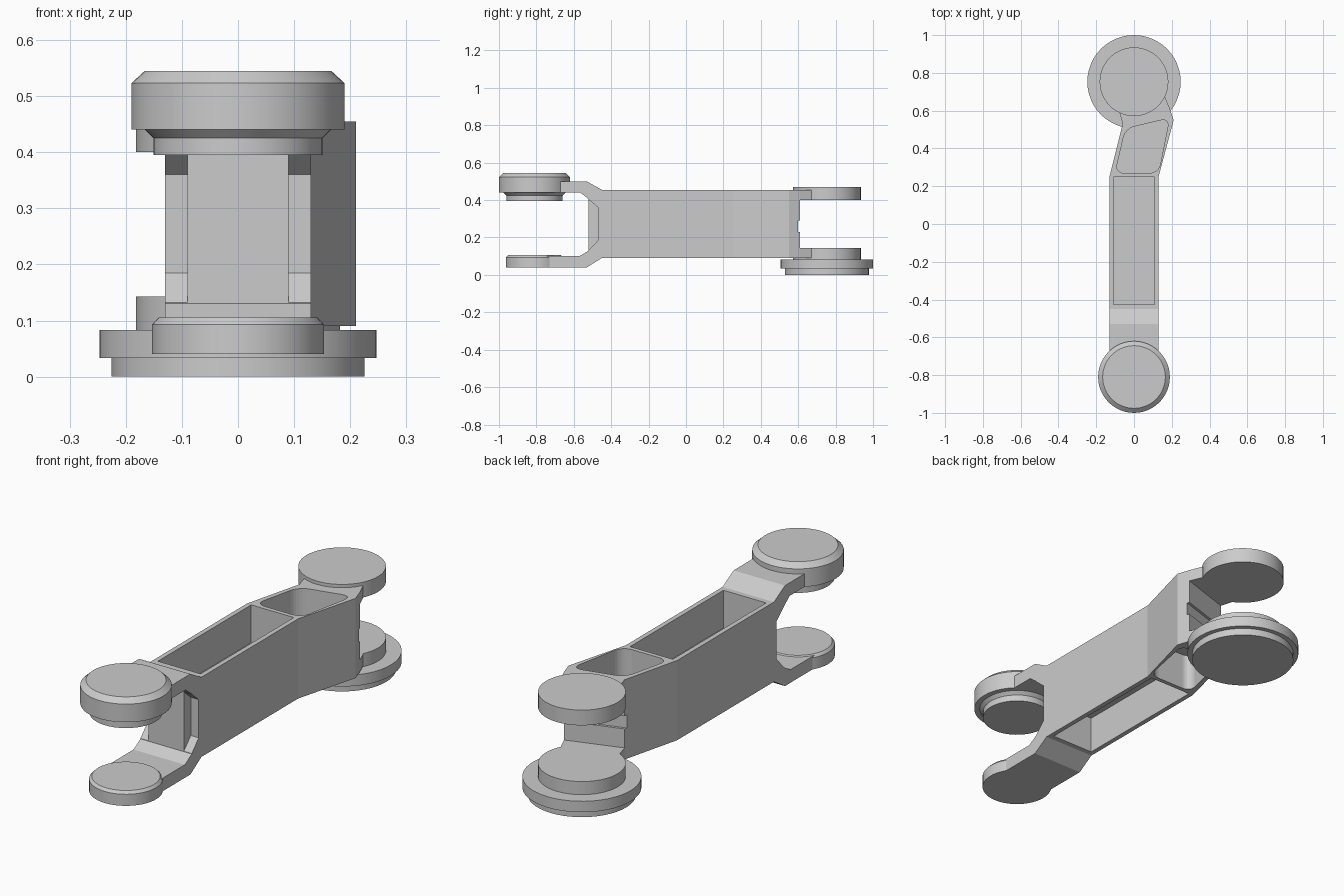
import bpy, bmesh
from math import cos, sin, tau
from mathutils import Vector

if "Cube" in bpy.data.objects:
    bpy.data.objects.remove(bpy.data.objects["Cube"])


def finish(name, bm):
    bmesh.ops.recalc_face_normals(bm, faces=bm.faces)
    me = bpy.data.meshes.new(name)
    bm.to_mesh(me)
    bm.free()
    ob = bpy.data.objects.new(name, me)
    bpy.context.collection.objects.link(ob)
    return ob


def prism(name, pts, lo, hi, axis='Z', radius=0):
    """Extrude a closed outline along Z (xy points) or X (yz points)."""
    bm = bmesh.new()
    put = (lambda a, b, h: (a, b, h)) if axis == 'Z' else (lambda a, b, h: (h, a, b))
    base = bm.faces.new([bm.verts.new(put(a, b, lo)) for a, b in pts])
    ext = bmesh.ops.extrude_face_region(bm, geom=[base])
    move = Vector(put(0, 0, hi - lo))
    bmesh.ops.translate(bm, vec=move,
                        verts=[g for g in ext['geom'] if isinstance(g, bmesh.types.BMVert)])
    if radius:
        d = move.normalized()
        edges = [e for e in bm.edges
                 if abs((e.verts[0].co - e.verts[1].co).normalized().dot(d)) > 0.99]
        bmesh.ops.bevel(bm, geom=edges, offset=radius, segments=6, profile=0.5, affect='EDGES')
    return finish(name, bm)


def rect(x0, x1, y0, y1):
    return [(x0, y0), (x1, y0), (x1, y1), (x0, y1)]


def lathe(name, y, profile, n=48):
    """Turned disc about a vertical axis at (0, y); profile is (radius, z)."""
    bm = bmesh.new()
    rings = [[bm.verts.new((r * cos(tau * i / n), y + r * sin(tau * i / n), z))
              for i in range(n)] for r, z in profile]
    for a, b in zip(rings, rings[1:]):
        for i in range(n):
            j = (i + 1) % n
            bm.faces.new((a[i], a[j], b[j], b[i]))
    bm.faces.new(rings[0])
    bm.faces.new(rings[-1])
    ob = finish(name, bm)
    bpy.ops.object.select_all(action='DESELECT')
    ob.select_set(True)
    bpy.context.view_layer.objects.active = ob
    bpy.ops.object.shade_smooth_by_angle(angle=0.4)
    return ob


def cut(ob, *cutters):
    for c in cutters:
        m = ob.modifiers.new("cut", 'BOOLEAN')
        m.operation, m.solver, m.object = 'DIFFERENCE', 'EXACT', c
        c.hide_render = True
        c.hide_set(True)
        c.display_type = 'WIRE'


TOP, BOT = 0.455, 0.09
WEB_LO, WEB_HI = 0.262, 0.282

# Main beam with forked front arms
beam = prism("main_beam", [
    (.25, BOT), (-.45, BOT), (-.53, .04), (-.81, .04), (-.81, .1), (-.57, .1),
    (-.52, .13), (-.52, .405), (-.565, .44), (-.81, .44), (-.81, .5),
    (-.53, .5), (-.45, TOP), (.25, TOP)], -.13, .13, 'X')

# Long pockets above and below the middle web
pocket = rect(-.108, .108, -.425, .3)
cut(beam, prism("beam_pocket_top", pocket, WEB_HI, .6),
    prism("beam_pocket_bottom", pocket, -.1, WEB_LO))

# Tapered corner notches on the fork web
notch = [(-.54, .11), (-.47, .185), (-.47, .36), (-.54, .43)]
notch = [(-.521, .131), (-.47, .185), (-.47, .36), (-.521, .404)]
cut(beam, *[prism("corner_notch", notch, min(s * .09, s * .2), max(s * .09, s * .2), 'X')
            for s in (-1, 1)])

# Angled rear section with rounded pockets and a groove across its end face
rear = prism("angled_section", [(-.13, .25), (.13, .25), (.21, .55), (.19, .61), (-.06, .53)],
             BOT, TOP)
rounded = [(-.1, .27), (.13, .27), (.188, .56), (-.045, .505)]
cut(rear, prism("rear_pocket_top", rounded, WEB_HI, .6, radius=.045),
    prism("rear_pocket_bottom", rounded, -.1, WEB_LO, radius=.045),
    prism("end_groove", [(-.1, .505), (.22, .607), (.22, .66), (-.1, .56)], .23, .29))

# Necks joining the rear section to its discs
neck = [(-.06, .53), (.19, .61), (.165, .67), (0, .755), (-.08, .6)]
for label, lo, hi in (("upper_neck", .4, TOP), ("lower_neck", BOT, .143)):
    prism(label, neck, lo, hi)

# Rear joint discs
lathe("rear_upper_disc", .753, [(.182, .4), (.182, .47)])
lathe("rear_lower_disc", .753, [(.225, 0), (.225, .033), (.247, .033), (.247, .083),
                                (.182, .083), (.182, .143)])

# Front joint discs
lathe("front_upper_disc", -.81, [(.151, .395), (.151, .425), (.166, .44), (.19, .44),
                                 (.19, .523), (.166, .545)])
lathe("front_lower_disc", -.81, [(.153, .04), (.153, .093), (.142, .105)])
